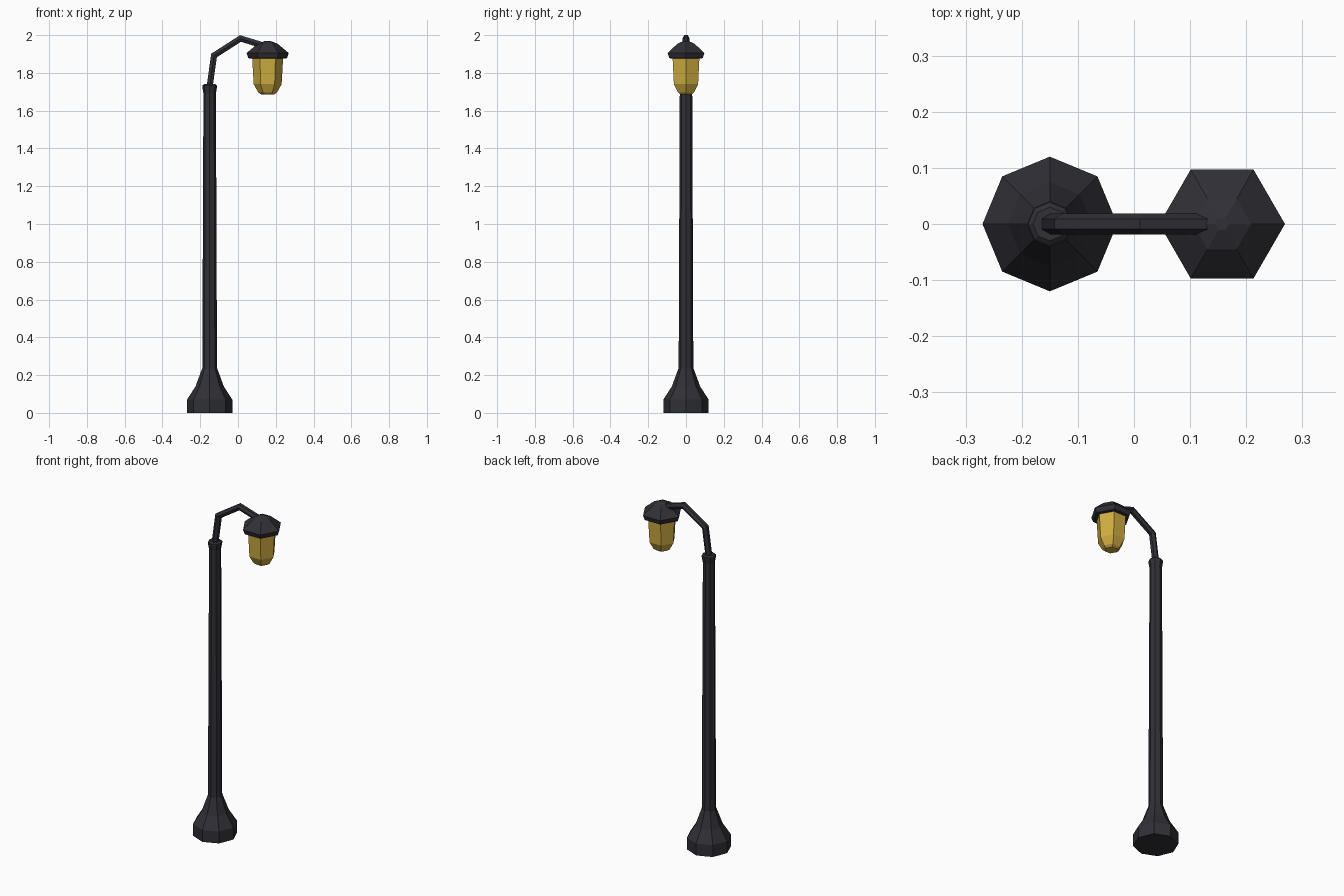
import bpy, bmesh, math
from mathutils import Vector

if "Cube" in bpy.data.objects:
    bpy.data.objects.remove(bpy.data.objects["Cube"])


def material(name, rgb):
    m = bpy.data.materials.new(name)
    m.diffuse_color = (*rgb, 1)
    m.use_nodes = True
    m.node_tree.nodes["Principled BSDF"].inputs["Base Color"].default_value = m.diffuse_color
    return m


IRON = material("dark_iron", (0.029, 0.029, 0.037))
AMBER = material("amber_glass", (0.62, 0.41, 0.052))


def skin(name, rings, mat):
    """Join rings of equal length into a closed, flat-shaded solid."""
    bm = bmesh.new()
    loops = [[bm.verts.new(p) for p in ring] for ring in rings]
    n = len(loops[0])
    for a, b in zip(loops, loops[1:]):
        for i in range(n):
            j = (i + 1) % n
            bm.faces.new((a[i], a[j], b[j], b[i]))
    bm.faces.new(loops[0][::-1])
    bm.faces.new(loops[-1])
    bmesh.ops.recalc_face_normals(bm, faces=bm.faces[:])
    mesh = bpy.data.meshes.new(name)
    bm.to_mesh(mesh)
    bm.free()
    mesh.materials.append(mat)
    ob = bpy.data.objects.new(name, mesh)
    bpy.context.collection.objects.link(ob)
    return ob


def lathe(name, x, sides, profile, mat):
    """Revolve (radius, height) pairs about a vertical axis at x."""
    step = 2 * math.pi / sides
    return skin(name, [[(x + r * math.cos(i * step), r * math.sin(i * step), z)
                        for i in range(sides)] for r, z in profile], mat)


def tube(name, path, radius, sides, mat):
    """Sweep a polygon along an (x, z) path with mitred bends."""
    pts = [Vector((x, 0, z)) for x, z in path]
    dirs = [(b - a).normalized() for a, b in zip(pts, pts[1:])]
    rings = []
    for i, p in enumerate(pts):
        d0, d1 = dirs[max(i - 1, 0)], dirs[min(i, len(dirs) - 1)]
        t = (d0 + d1).normalized()
        across = Vector((-t.z, 0, t.x)) / t.dot(d0)
        rings.append([p + radius * (across * math.cos(a) + Vector((0, math.sin(a), 0)))
                      for a in [2 * math.pi * (k + 0.5) / sides for k in range(sides)]])
    return skin(name, rings, mat)


POST_X, LAMP_X = -0.15, 0.157

# Flared octagonal foot
lathe("base", POST_X, 8, [(0.12, 0), (0.12, 0.07), (0.075, 0.14), (0.04, 0.235)], IRON)
# Tapering post with a collar at the top
lathe("post", POST_X, 8, [(0.039, 0.23), (0.033, 1.70)], IRON)
lathe("collar", POST_X, 8, [(0.033, 1.69), (0.039, 1.725), (0.039, 1.733), (0.03, 1.74)], IRON)
# Bent arm
tube("arm", [(-0.151, 1.72), (-0.127, 1.892), (0.013, 1.982), (0.135, 1.945)], 0.0185, 6, IRON)
# Hexagonal lamp hood and glass
lathe("lamp_hood", LAMP_X, 6, [(0.088, 1.876), (0.102, 1.878), (0.112, 1.905),
                               (0.052, 1.955), (0.012, 1.97)], IRON)
lathe("lamp_glass", LAMP_X, 6, [(0.035, 1.686), (0.05, 1.697), (0.074, 1.74),
                                (0.082, 1.88)], AMBER)
